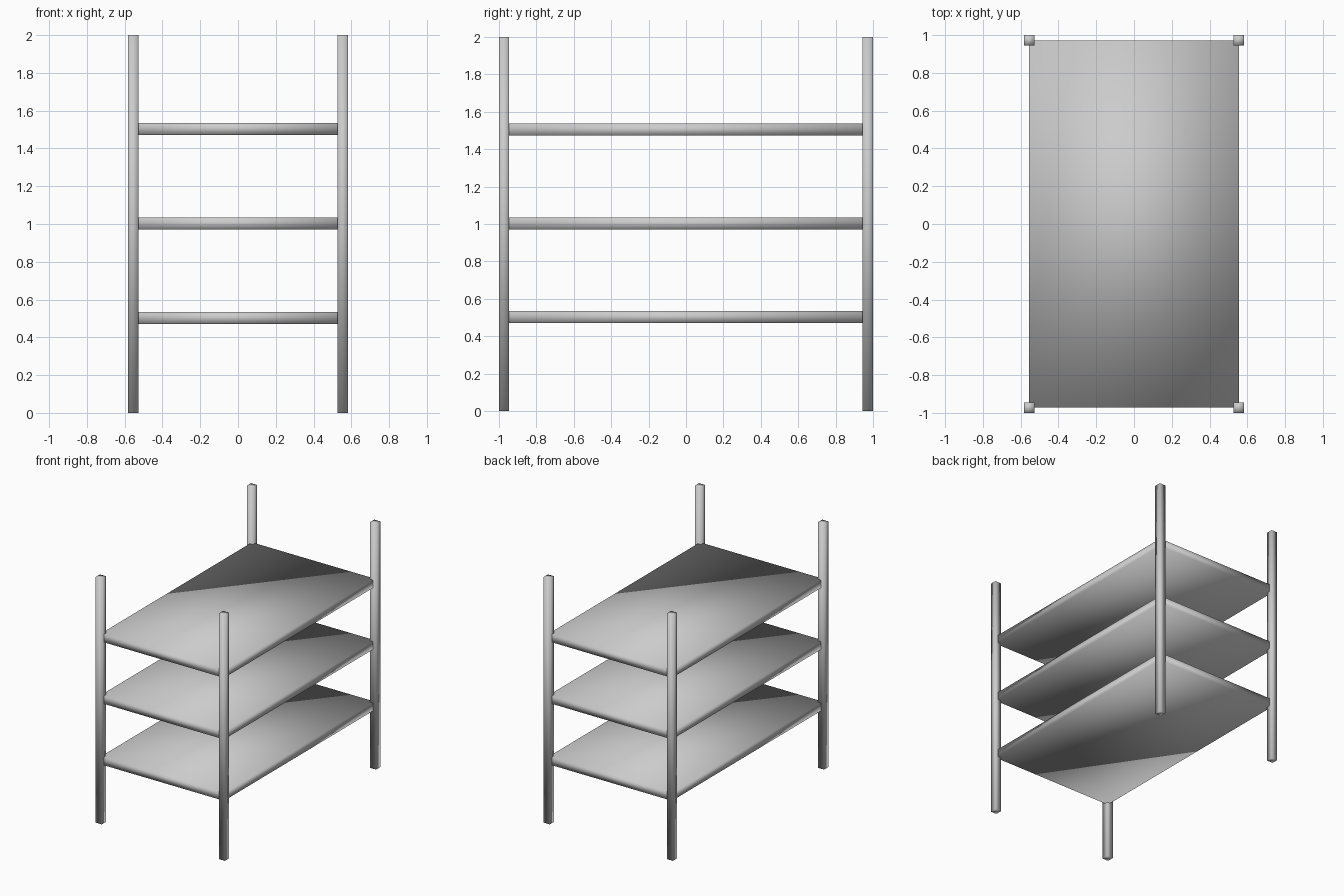
import bpy

if "Cube" in bpy.data.objects:
    bpy.data.objects.remove(bpy.data.objects["Cube"])

POST = 0.055          # post width
PX, PY = 0.555, 0.9725  # post centres


def box(name, centre, size):
    bpy.ops.mesh.primitive_cube_add(size=1, location=centre)
    ob = bpy.context.object
    ob.name = name
    ob.scale = size
    bpy.ops.object.transform_apply(location=False, rotation=False, scale=True)
    bpy.ops.object.shade_smooth()  # soft shading across the box corners
    return ob


# Four corner posts
for side, sx in (("left", -1), ("right", 1)):
    for end, sy in (("front", -1), ("back", 1)):
        box(f"{end}_{side}_post", (sx * PX, sy * PY, 1), (POST, POST, 2))

# Three shelves reaching to the post centres
for name, z in (("lower", 0.503), ("middle", 1.003), ("upper", 1.504)):
    box(f"{name}_shelf", (0, 0, z), (2 * PX, 2 * PY, 0.064))
